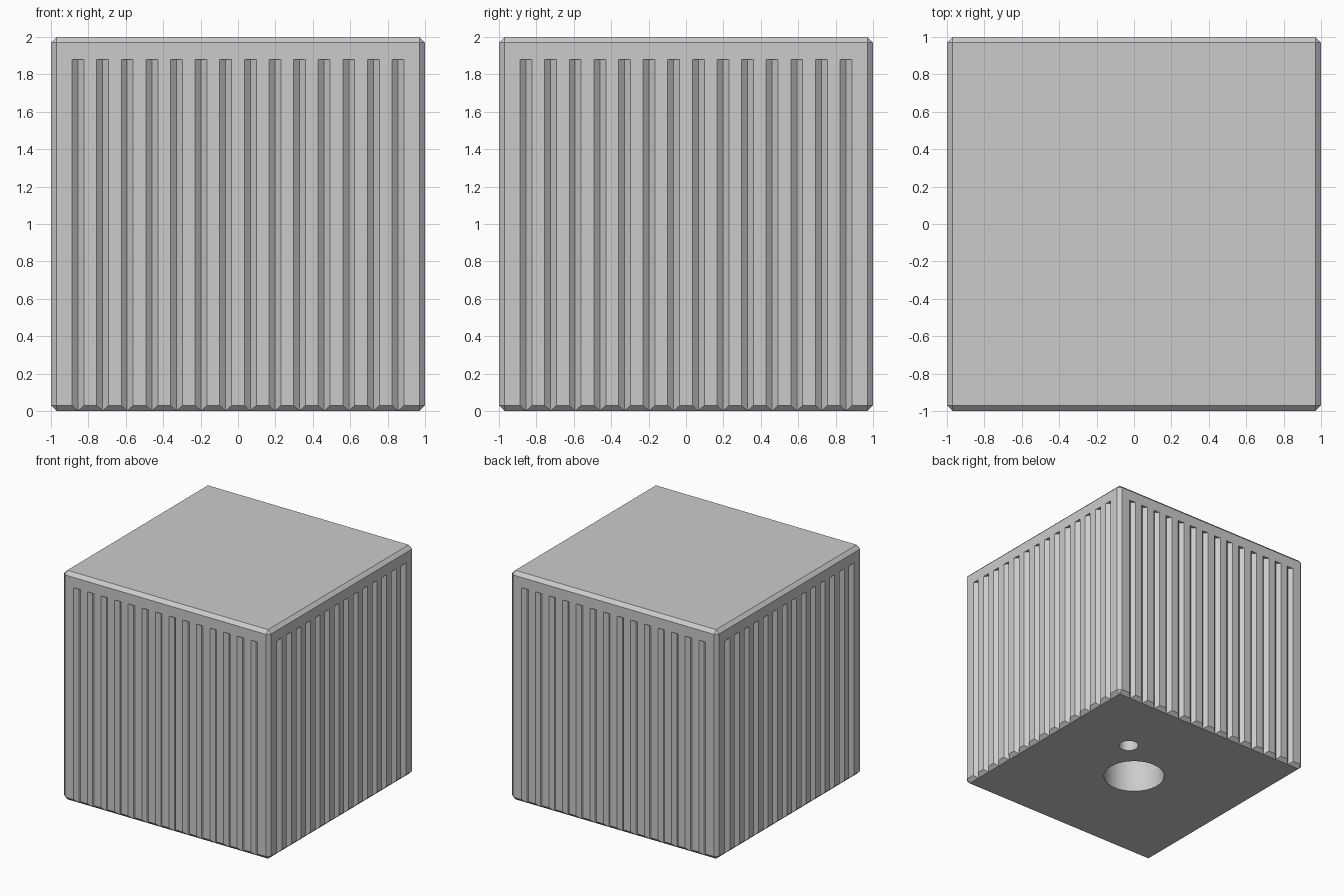
import bpy, bmesh, math
from mathutils import Matrix, Vector

if "Cube" in bpy.data.objects:
    bpy.data.objects.remove(bpy.data.objects["Cube"])

CHAMFER = 0.03
GROOVES = 14          # per side
PITCH = 0.1316
HALF_W, DEPTH, OUT = 0.032, 0.029, 0.02
GROOVE_TOP = 1.88


def make_object(name, bm):
    bmesh.ops.recalc_face_normals(bm, faces=bm.faces)
    mesh = bpy.data.meshes.new(name)
    bm.to_mesh(mesh)
    bm.free()
    obj = bpy.data.objects.new(name, mesh)
    bpy.context.collection.objects.link(obj)
    return obj


def add_prism(bm, profile, z0, z1, matrix):
    """Closed vertical prism from a plan outline."""
    low = [bm.verts.new(matrix @ Vector((x, y, z0))) for x, y in profile]
    high = [bm.verts.new(matrix @ Vector((x, y, z1))) for x, y in profile]
    n = len(profile)
    bm.faces.new(low[::-1])
    bm.faces.new(high)
    for i in range(n):
        j = (i + 1) % n
        bm.faces.new((low[i], low[j], high[j], high[i]))


def cut(target, cutter):
    mod = target.modifiers.new(cutter.name, 'BOOLEAN')
    mod.operation = 'DIFFERENCE'
    mod.solver = 'EXACT'
    mod.object = cutter
    cutter.hide_render = True
    bpy.context.view_layer.objects.active = target
    bpy.ops.object.modifier_apply(modifier=mod.name)
    bpy.data.objects.remove(cutter)


# Chamfered block
bm = bmesh.new()
bmesh.ops.create_cube(bm, size=2, matrix=Matrix.Translation((0, 0, 1)))
bmesh.ops.bevel(bm, geom=bm.edges[:], offset=CHAMFER, segments=1, affect='EDGES')
block = make_object("ribbed_block", bm)

# V-grooves on all four sides, open at the bottom
bm = bmesh.new()
wide = HALF_W * (DEPTH + OUT) / DEPTH
for side in range(4):
    turn = Matrix.Rotation(side * math.pi / 2, 4, 'Z')
    for i in range(GROOVES):
        x = (i - (GROOVES - 1) / 2) * PITCH
        vee = [(x - wide, -1 - OUT), (x + wide, -1 - OUT), (x, -1 + DEPTH)]
        add_prism(bm, vee, -0.1, GROOVE_TOP, turn)
cut(block, make_object("groove_cutter", bm))

# Blind holes in the underside: central socket and small locating hole
bm = bmesh.new()
for cx, cy, r, depth in ((0, 0, 0.25, 1.0), (0.36, 0.36, 0.08, 0.5)):
    ring = [(cx + r * math.cos(a), cy + r * math.sin(a))
            for a in (k * math.tau / 64 for k in range(64))]
    add_prism(bm, ring, -0.1, depth, Matrix.Identity(4))
cut(block, make_object("hole_cutter", bm))

# Smooth hole walls, crisp edges elsewhere
block.select_set(True)
bpy.context.view_layer.objects.active = block
bpy.ops.object.shade_smooth_by_angle(angle=math.radians(20))
